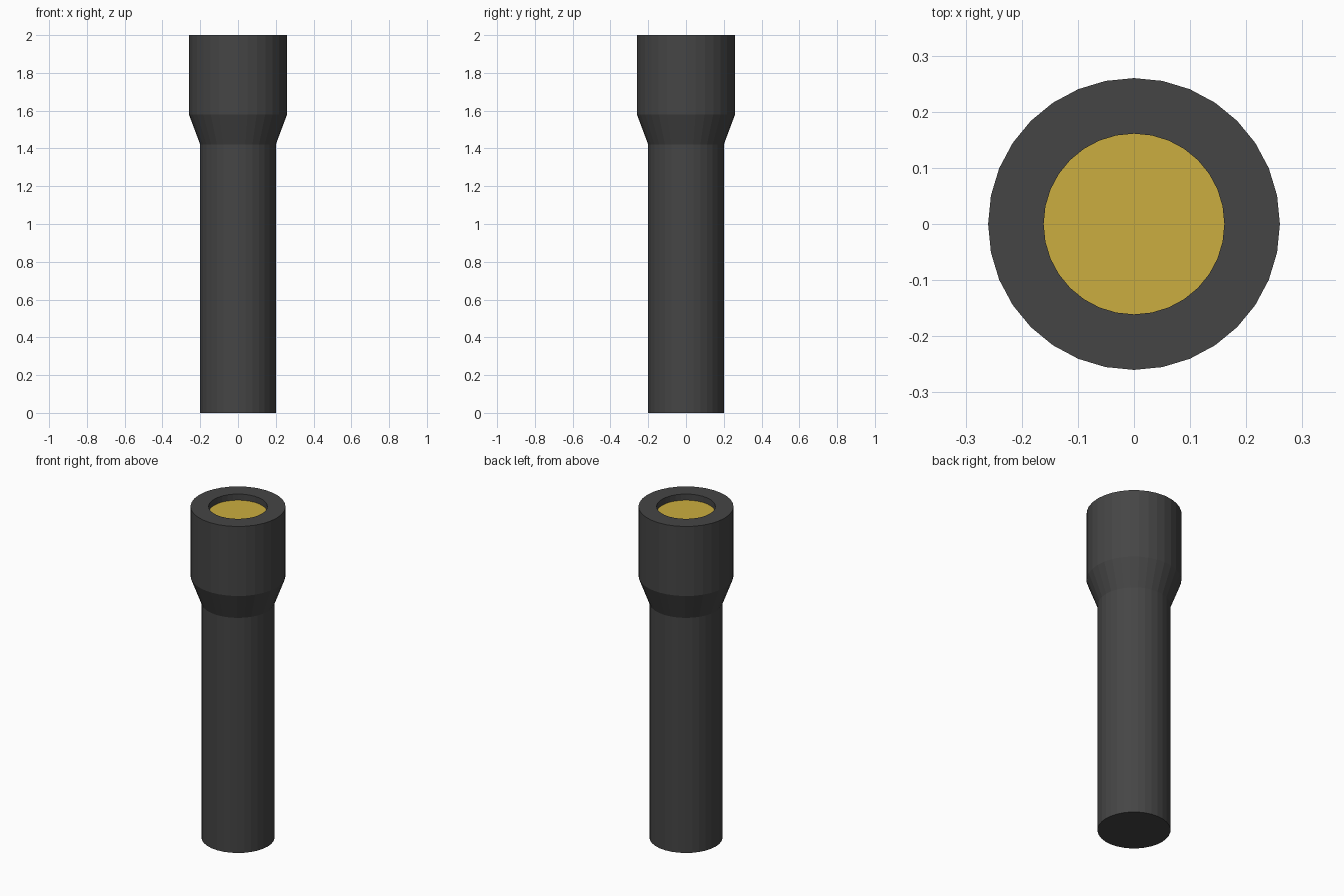
import bpy, bmesh, math

if "Cube" in bpy.data.objects:
    bpy.data.objects.remove(bpy.data.objects["Cube"])

SIDES = 32

def ring(bm, r, z):
    return [bm.verts.new((r * math.cos(2 * math.pi * i / SIDES),
                          r * math.sin(2 * math.pi * i / SIDES), z)) for i in range(SIDES)]

def finish(bm, name, color):
    me = bpy.data.meshes.new(name)
    bm.to_mesh(me)
    bm.free()
    ob = bpy.data.objects.new(name, me)
    bpy.context.collection.objects.link(ob)
    mat = bpy.data.materials.new(name + "_color")
    mat.diffuse_color = color
    mat.use_nodes = True
    mat.node_tree.nodes["Principled BSDF"].inputs["Base Color"].default_value = mat.diffuse_color
    me.materials.append(mat)
    return ob

# Casing: handle, flared neck, head and recessed rim, turned around z
profile = [(0.2, 0), (0.2, 1.42), (0.26, 1.58), (0.26, 2.0), (0.161, 2.0), (0.161, 1.963)]
bm = bmesh.new()
rings = [ring(bm, r, z) for r, z in profile]
for a, b in zip(rings, rings[1:]):
    for i in range(SIDES):
        j = (i + 1) % SIDES
        bm.faces.new((a[i], a[j], b[j], b[i]))
bm.faces.new(rings[0][::-1])
finish(bm, "casing", (0.06, 0.06, 0.06, 1))

# Lens: yellow disc closing the recess
bm = bmesh.new()
bm.faces.new(ring(bm, 0.161, 1.963))
finish(bm, "lens", (0.6, 0.42, 0.05, 1))
